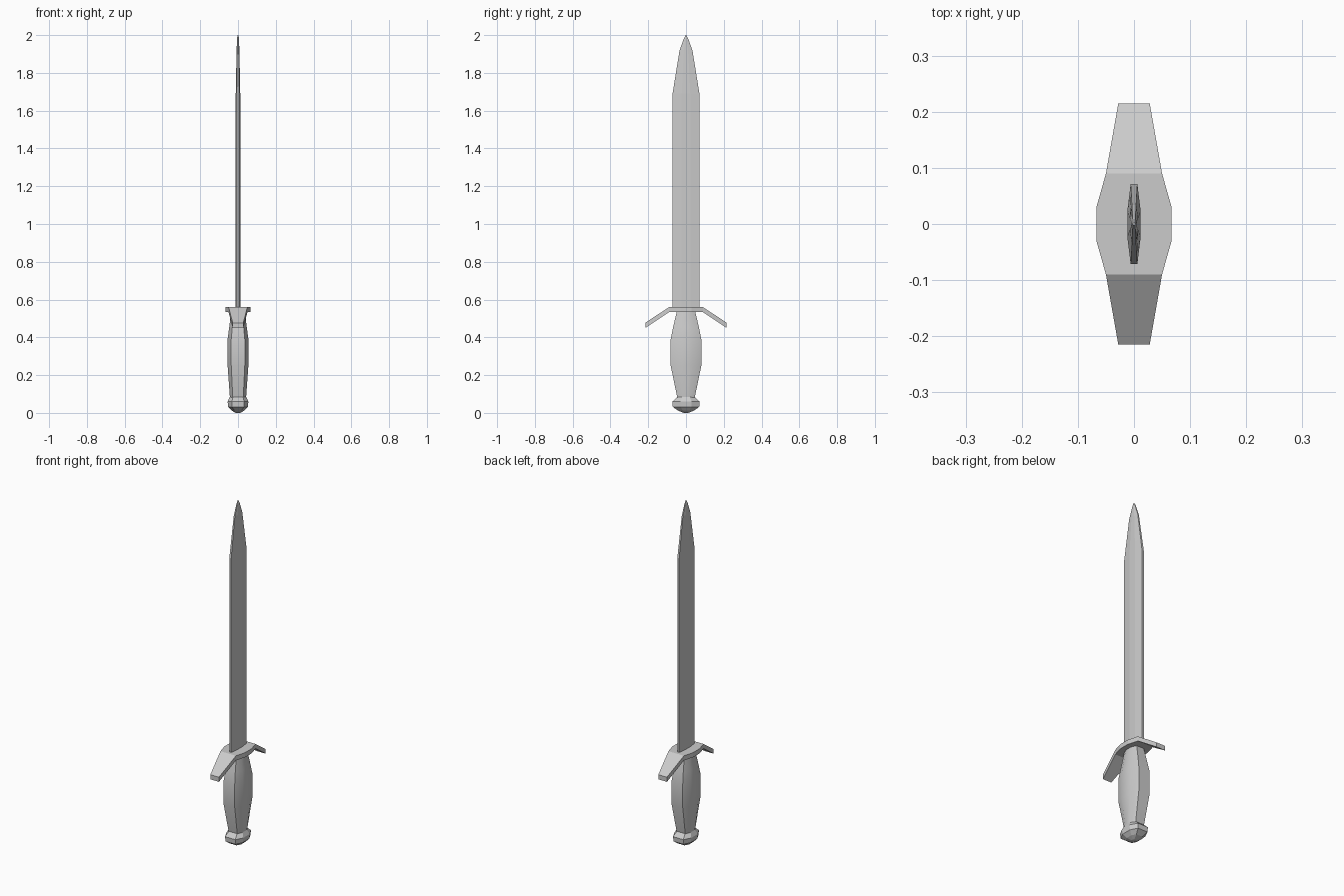
import bpy, bmesh

if "Cube" in bpy.data.objects:
    bpy.data.objects.remove(bpy.data.objects["Cube"])


def finish(bm, name, angle=None):
    bmesh.ops.recalc_face_normals(bm, faces=bm.faces)
    me = bpy.data.meshes.new(name)
    bm.to_mesh(me)
    bm.free()
    ob = bpy.data.objects.new(name, me)
    bpy.context.collection.objects.link(ob)
    if angle:
        bpy.ops.object.select_all(action='DESELECT')
        ob.select_set(True)
        bpy.context.view_layer.objects.active = ob
        bpy.ops.object.shade_smooth_by_angle(angle=angle)
    return ob


def octagon(hx, hy, cx, cy):
    """Eight-sided section; cx, cy are the flat-face fractions of each half size."""
    q = [(hx, hy * cy), (hx * cx, hy)]
    return (q + [(-x, y) for x, y in reversed(q)]
            + [(-x, -y) for x, y in q] + [(x, -y) for x, y in reversed(q)])


def loft(name, stations, cx, cy, angle=None):
    """Skin octagons through (z, half x, half y) stations."""
    bm = bmesh.new()
    rings = [[bm.verts.new((x, y, z)) for x, y in octagon(hx, hy, cx, cy)]
             for z, hx, hy in stations]
    for a, b in zip(rings, rings[1:]):
        for i in range(8):
            j = (i + 1) % 8
            bm.faces.new((a[i], a[j], b[j], b[i]))
    bm.faces.new(rings[0])
    bm.faces.new(rings[-1])
    return finish(bm, name, angle)


# Blade with flat centre, bevelled edges and a pointed tip
loft("blade", [(0.54, 0.012, 0.071), (1.69, 0.012, 0.071), (1.76, 0.0105, 0.06),
               (1.92, 0.0075, 0.034), (1.98, 0.005, 0.012), (2.0, 0.003, 0.002)], 0.5, 0.32)

# Swelling grip
loft("grip", [(0.07, 0.042, 0.044), (0.25, 0.055, 0.081), (0.39, 0.055, 0.081),
              (0.45, 0.047, 0.069), (0.54, 0.036, 0.048)], 0.65, 0.42, 0.5)

# Faceted pommel
loft("pommel", [(0.0, 0.012, 0.012), (0.012, 0.033, 0.042), (0.032, 0.052, 0.07),
                (0.06, 0.055, 0.072), (0.085, 0.043, 0.045)], 0.6, 0.42)

# Crossguard: bent plate tapering to the ends, stations (y, half x, top z, bottom z)
half = [(0.03, 0.067, 0.56, 0.533), (0.09, 0.05, 0.56, 0.533), (0.215, 0.028, 0.477, 0.45)]
stations = [(-y, *rest) for y, *rest in reversed(half)] + half
bm = bmesh.new()
rings = [[bm.verts.new(v) for v in ((-w, y, b), (w, y, b), (w, y, t), (-w, y, t))]
         for y, w, t, b in stations]
for a, b in zip(rings, rings[1:]):
    for i in range(4):
        j = (i + 1) % 4
        bm.faces.new((a[i], a[j], b[j], b[i]))
bm.faces.new(rings[0])
bm.faces.new(rings[-1])
finish(bm, "crossguard")
